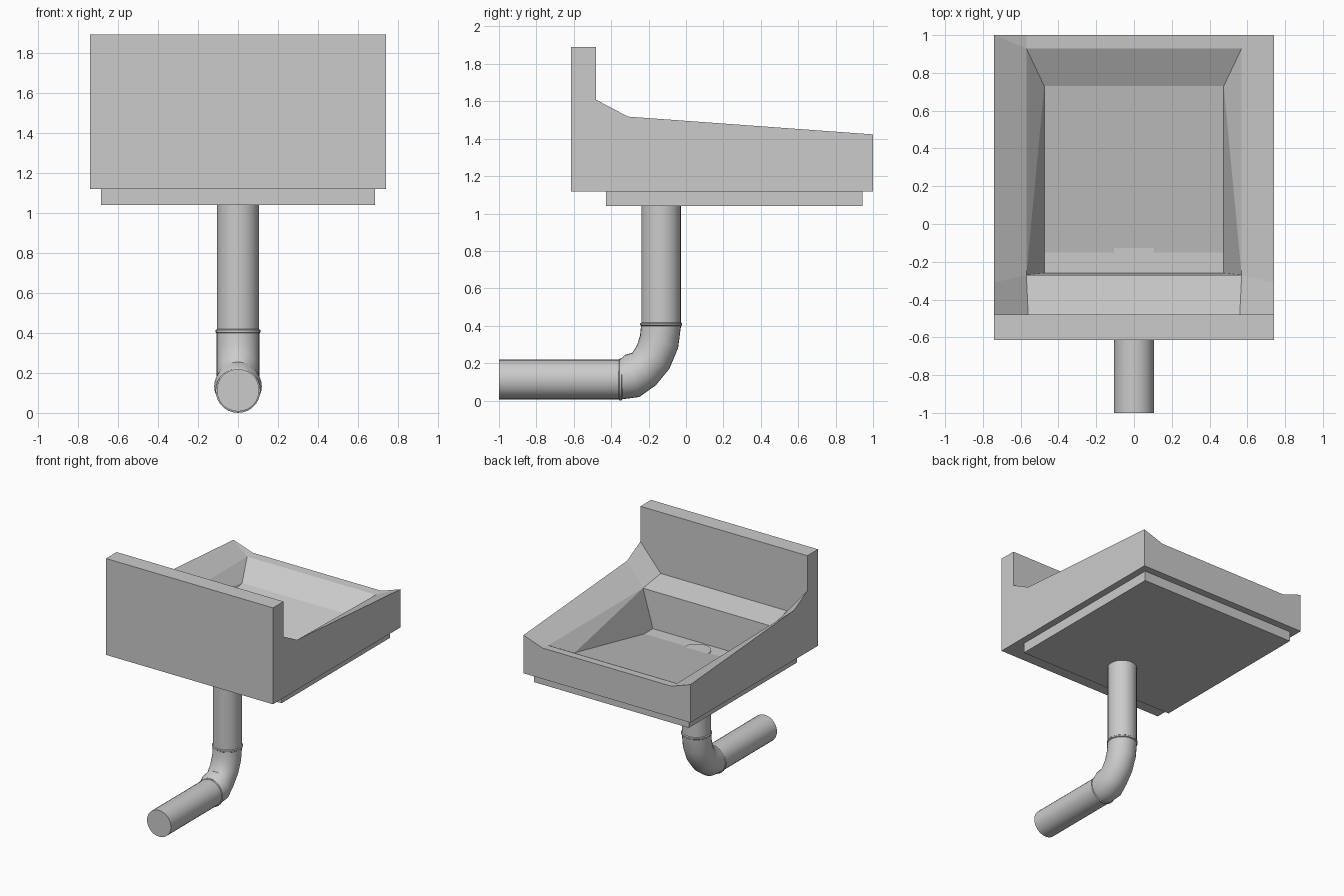
import bpy, bmesh, math
from mathutils import Vector

if "Cube" in bpy.data.objects:
    bpy.data.objects.remove(bpy.data.objects["Cube"])

X = 0.74


def make_object(name, bm):
    bmesh.ops.remove_doubles(bm, verts=bm.verts, dist=1e-5)
    bmesh.ops.recalc_face_normals(bm, faces=bm.faces)
    me = bpy.data.meshes.new(name)
    bm.to_mesh(me)
    bm.free()
    ob = bpy.data.objects.new(name, me)
    bpy.context.collection.objects.link(ob)
    return ob


# Basin: right half built from named points, then mirrored
def half_basin():
    bm = bmesh.new()

    def face(*pts):
        bm.faces.new([bm.verts.new(p) for p in pts])

    def strip(a, b):
        """Half-width quad between two edges given as (x, y, z)."""
        face((0, *a[1:]), a, b, (0, *b[1:]))

    # outer shell corners
    bot_r, bot_f = (X, -0.614, 1.118), (X, 1.0, 1.118)
    rim_f, rim_m, rim_r = (X, 1.0, 1.423), (X, -0.31, 1.518), (X, -0.48, 1.608)
    top_f, top_r = (X, -0.48, 1.89), (X, -0.614, 1.89)
    # sunken deck around the opening
    deck_r, open_r = (0.56, -0.48, 1.40), (0.57, -0.27, 1.36)
    open_f, deck_f = (0.57, 0.93, 1.36), (0.57, 1.0, 1.365)
    # sloping floor and its low ledge
    flo_f, flo_m, flo_r = (0.475, 0.73, 1.25), (0.475, -0.15, 1.065), (0.475, -0.26, 1.065)
    # base slab
    st_r, st_f = (0.685, -0.427, 1.118), (0.685, 0.943, 1.118)
    sb_r, sb_f = (0.685, -0.427, 1.04), (0.685, 0.943, 1.04)

    face(bot_r, bot_f, rim_f, rim_m, rim_r, top_f, top_r)
    strip(bot_r, top_r)
    strip(top_r, top_f)
    face((0, *top_f[1:]), top_f, rim_r, deck_r, (0, *deck_r[1:]))
    strip(deck_r, open_r)
    face(rim_r, rim_m, open_r, deck_r)
    face(rim_m, rim_f, open_f, open_r)
    face(rim_f, deck_f, open_f)
    strip(deck_f, open_f)
    face((0, *bot_f[1:]), bot_f, rim_f, deck_f, (0, *deck_f[1:]))
    # inner walls and floor
    strip(open_f, flo_f)
    face(open_f, open_r, flo_f)
    face(open_r, flo_r, flo_m, flo_f)
    strip(flo_f, flo_m)
    strip(flo_m, flo_r)
    strip(flo_r, open_r)
    # underside
    strip(bot_r, st_r)
    strip(bot_f, st_f)
    face(bot_r, bot_f, st_f, st_r)
    strip(st_r, sb_r)
    strip(st_f, sb_f)
    face(st_r, st_f, sb_f, sb_r)
    strip(sb_r, sb_f)
    return bm


basin = make_object("sink_basin", half_basin())
mir = basin.modifiers.new("Mirror", 'MIRROR')
mir.use_axis[0] = True


# Round parts: sweep circles along a path in the yz plane
def tube(name, stations, sides=28):
    """stations: (y, z, tangent angle in the yz plane, radius)"""
    bm = bmesh.new()
    rings = []
    for y, z, ang, r in stations:
        n = Vector((0, -math.sin(ang), math.cos(ang)))
        rings.append([bm.verts.new(Vector((0, y, z))
                                   + Vector((1, 0, 0)) * r * math.cos(2 * math.pi * i / sides)
                                   + n * r * math.sin(2 * math.pi * i / sides))
                      for i in range(sides)])
    for a, b in zip(rings, rings[1:]):
        for i in range(sides):
            j = (i + 1) % sides
            bm.faces.new((a[i], a[j], b[j], b[i]))
    bm.faces.new(rings[0])
    bm.faces.new(rings[-1])
    ob = make_object(name, bm)
    bpy.ops.object.select_all(action='DESELECT')
    ob.select_set(True)
    bpy.context.view_layer.objects.active = ob
    bpy.ops.object.shade_smooth_by_angle(angle=math.radians(40))
    return ob


UP = math.pi / 2
PY, PZ = -0.133, 0.112
tube("drain_pipe", [(PY, 0.40, UP, 0.106), (PY, 1.07, UP, 0.106)])
tube("outlet_pipe", [(-1.0, PZ + 0.001, 0, 0.106), (-0.34, PZ + 0.001, 0, 0.106)])

# Elbow joining the two pipes, slightly swollen near its lower end
N = 5
elbow = []
for i in range(N + 1):
    t = UP * i / N
    swell = 0.012 if i == 1 else 0
    elbow.append((-0.355 + 0.222 * math.sin(t),
                  0.405 - (0.405 - PZ) * math.cos(t) + swell * 0.5, t, 0.107 + swell))
tube("elbow", elbow)

# Collars at both elbow ends
lip = [(-0.010, 0.106), (-0.005, 0.112), (0.005, 0.112), (0.010, 0.106)]
tube("upper_collar", [(PY, 0.408 + d, UP, r) for d, r in lip])
tube("lower_collar", [(-0.35 + d, PZ, 0, r) for d, r in lip])
